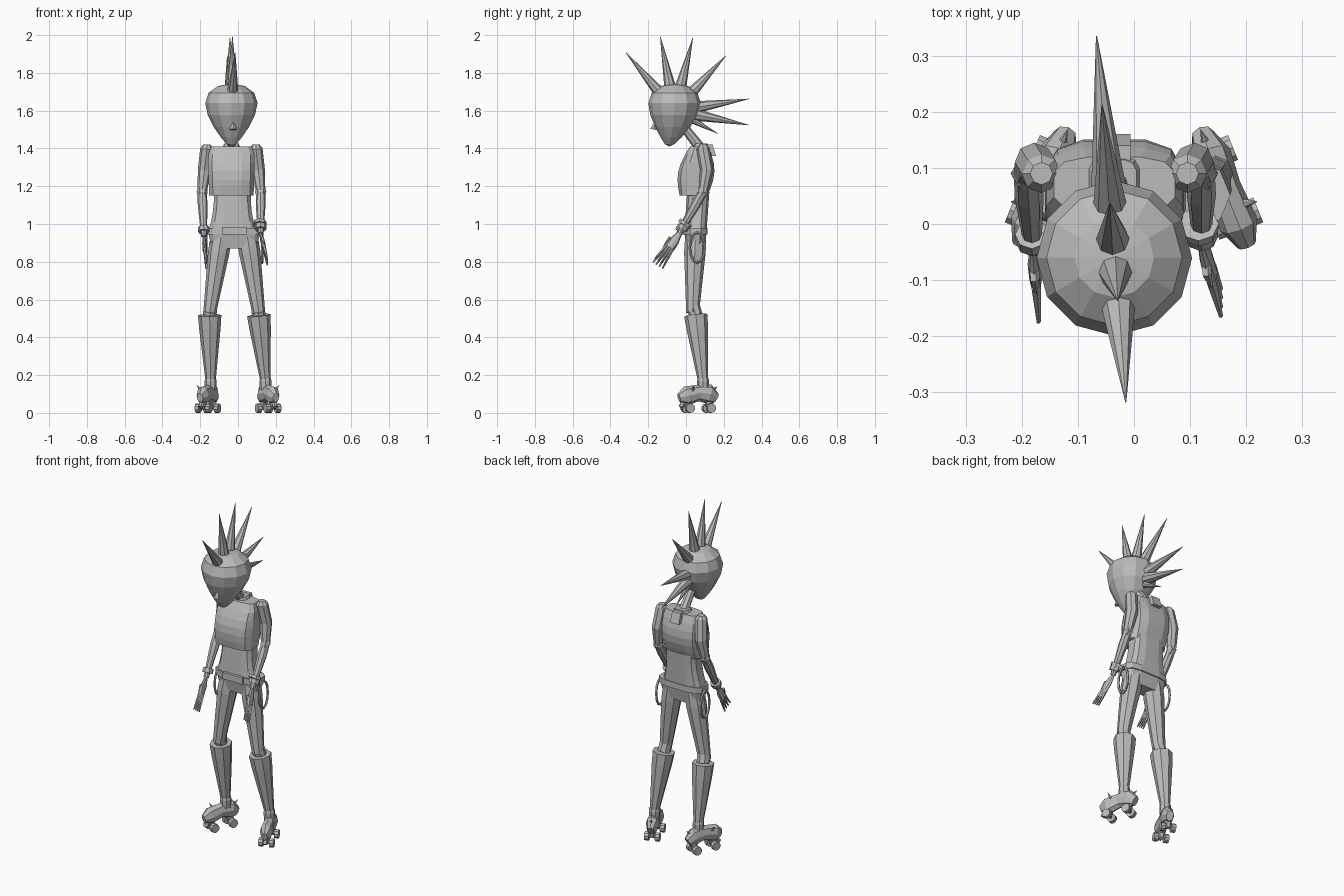
import bpy, bmesh
from math import sin, cos, pi, tau, radians, copysign
from mathutils import Vector, Matrix

if "Cube" in bpy.data.objects:
    bpy.data.objects.remove(bpy.data.objects["Cube"])

grey = bpy.data.materials.new("plain grey")
grey.use_nodes = True
grey.diffuse_color = (0.5, 0.5, 0.5, 1)
grey.node_tree.nodes["Principled BSDF"].inputs["Base Color"].default_value = grey.diffuse_color

SPINE = -0.035   # the upper body stands slightly off centre
PELVIS = -0.02
SIDES = (("right", -1), ("left", 1))


def finish(name, bm, matrix=Matrix()):
    """Turn a bmesh into a named flat-shaded object."""
    bmesh.ops.remove_doubles(bm, verts=bm.verts, dist=0.0002)
    bmesh.ops.recalc_face_normals(bm, faces=bm.faces)
    bm.transform(matrix)
    mesh = bpy.data.meshes.new(name)
    bm.to_mesh(mesh)
    bm.free()
    mesh.materials.append(grey)
    bpy.context.collection.objects.link(bpy.data.objects.new(name, mesh))


def skin(name, rings, closed=False, matrix=Matrix()):
    """Join equal rings of points with quads, capping open ends."""
    bm = bmesh.new()
    loops = [[bm.verts.new(point) for point in ring] for ring in rings]
    pairs = list(zip(loops, loops[1:]))
    if closed:
        pairs.append((loops[-1], loops[0]))
    else:
        bm.faces.new(loops[0])
        bm.faces.new(loops[-1])
    for lower, upper in pairs:
        for i in range(len(lower)):
            bm.faces.new((lower[i - 1], lower[i], upper[i], upper[i - 1]))
    finish(name, bm, matrix)


def body(name, x, bottom, top, width, depth, middle, steps=1, sides=12):
    """Rounded-box sections whose half width, half depth and y follow rules of height."""
    def squared(value):
        return copysign(abs(value) ** 0.6, value)

    rings = []
    for step in range(steps + 1):
        t = step / steps
        angles = [tau * (i + 0.5) / sides for i in range(sides)]
        rings.append([(x + width(t) * squared(cos(a)), middle(t) + depth(t) * squared(sin(a)),
                       bottom + (top - bottom) * t) for a in angles])
    skin(name, rings)


def tube(name, points, radii, sides=8, flat=1, axis=(1, 0, 0), closed=False, matrix=Matrix()):
    """Polygon swept along points; flat squeezes it along the given axis."""
    points = [Vector(p) for p in points]
    last = len(points) - 1
    rings = []
    for k, (point, radius) in enumerate(zip(points, radii)):
        after = points[(k + 1) % len(points)] if closed else points[min(k + 1, last)]
        before = points[k - 1] if closed else points[max(k - 1, 0)]
        along = (after - before).normalized()
        u = Vector(axis)
        u = (u - along * u.dot(along)).normalized()
        v = along.cross(u)
        angles = [tau * i / sides for i in range(sides)]
        rings.append([point + (u * cos(a) * flat + v * sin(a)) * radius for a in angles])
    skin(name, rings, closed, matrix)


def head():
    """Egg-shaped sphere that narrows to the chin."""
    bm = bmesh.new()
    bmesh.ops.create_uvsphere(bm, u_segments=12, v_segments=8, radius=1)
    for vert in bm.verts:
        t = (vert.co.z + 1) / 2
        width = 0.06 + 0.13 * t
        vert.co = (SPINE + vert.co.x * width,
                   vert.co.y * width - 0.06 - 0.03 * (1 - t) ** 3,
                   1.41 + t / 3)
    finish("head", bm)


def hair():
    """Fan of spikes around the head, in a slightly turned middle plane."""
    for degrees in (130, 101, 76, 47, 9, -11, -28):
        a = radians(degrees)
        lowest = degrees < -20
        points = []
        for reach in (0.09, 0.26 if lowest else 0.4):
            y = reach * cos(a) - 0.06
            points.append((-0.04 - 0.08 * y, y, 1.6 + reach * sin(a)))
        tube("hair_spike", points, (0.02 if lowest else 0.035, 0.001))


# Head, nose, hair and neck
head()
hair()
tube("nose", [(-0.025, -0.17, 1.5), (-0.025, -0.16, 1.55)], (0.02, 0.001), sides=4)
tube("neck", [(SPINE, 0, 1.5), (SPINE, 0.1, 1.37)], (0.024, 0.03))

# Jacket with its collar and back tab
body("jacket", SPINE, 1.15, 1.41, steps=6,
     width=lambda t: 0.12 + 0.01 * t - 0.02 * t ** 8,
     depth=lambda t: 0.075 - 0.025 * t + 0.035 * sin(pi * t),
     middle=lambda t: 0.04 + 0.03 * t)
body("collar", SPINE, 1.4, 1.425, width=lambda t: 0.05 - 0.01 * t,
     depth=lambda t: 0.045 - 0.01 * t, middle=lambda t: 0.08)
body("collar_tab", SPINE, 1.36, 1.42, sides=4, width=lambda t: 0.035,
     depth=lambda t: 0.025, middle=lambda t: 0.14 - 0.02 * t)

# Waist, hips, belt and buckle
body("waist", -0.03, 0.96, 1.17, steps=4,
     width=lambda t: 0.09 + 0.04 * (1 - t) ** 2 + 0.01 * t,
     depth=lambda t: 0.06, middle=lambda t: 0.05 + 0.015 * t)
body("hips", PELVIS, 0.87, 0.95, steps=2, width=lambda t: 0.12 + 0.02 * t,
     depth=lambda t: 0.045 + 0.015 * t, middle=lambda t: 0.05)
body("belt", PELVIS, 0.945, 0.98, width=lambda t: 0.145,
     depth=lambda t: 0.066, middle=lambda t: 0.05)
body("buckle", PELVIS, 0.945, 0.985, sides=4, width=lambda t: 0.08,
     depth=lambda t: 0.01, middle=lambda t: -0.015)


def arm(side, s, wrist, tip):
    """Sleeve, elbow pad, forearm, cuff and spread hand."""
    shoulder = Vector((SPINE + s * 0.13, 0.09, 1.4))
    elbow = Vector((SPINE + s * 0.155, 0.09, 1.17))
    wrist, tip = Vector(wrist), Vector(tip)
    bend = shoulder.lerp(elbow, 0.5) + Vector((0, 0.02, 0))
    collar_end = shoulder + Vector((0, 0, 0.02))
    tube(side + "_sleeve", [collar_end, shoulder, bend, elbow], (0.02, 0.035, 0.035, 0.025))
    tube(side + "_elbow_pad", [elbow.lerp(bend, 0.3), elbow, elbow.lerp(wrist, 0.15)],
         (0.02, 0.03, 0.02), sides=6)
    tube(side + "_forearm", [elbow, elbow.lerp(wrist, 0.3), wrist], (0.024, 0.026, 0.015))
    tube(side + "_cuff", [elbow.lerp(wrist, 0.8), elbow.lerp(wrist, 0.9)], (0.03, 0.03))

    # Flat palm, four fanned fingers and a thumb towards the front
    along = (tip - wrist).normalized()
    across = along.cross(Vector((1, 0, 0))).normalized()
    if across.y > 0:
        across.negate()
    palm = wrist.lerp(tip, 0.5)
    tube(side + "_palm", [wrist, wrist.lerp(palm, 0.5), palm], (0.014, 0.027, 0.026), flat=0.45)
    for k in range(4):
        spread = across * (k - 1.5) / 80
        tube(side + "_finger", [palm + spread, tip + spread * 1.6], (0.009, 0.004), sides=5)
    base = wrist.lerp(palm, 0.4)
    knuckle = base + across * 0.03 + along * 0.015
    tube(side + "_thumb", [base, knuckle, knuckle + along * 0.04], (0.01, 0.009, 0.003), sides=5)


def hip_strap(side, s):
    """Loop hanging from the belt."""
    angles = [tau * i / 12 for i in range(12)]
    loop = [(PELVIS + s * 0.148, 0.06 + 0.04 * cos(a), 0.875 + 0.08 * sin(a)) for a in angles]
    tube(side + "_hip_strap", loop, [0.007] * len(loop), sides=5, closed=True)


def leg(side, s):
    """Thigh, knee band, flared shin cover and ankle."""
    hip = Vector((PELVIS + s * 0.07, 0.05, 0.93))
    knee = Vector((PELVIS + s * 0.13, 0.035, 0.53))
    ankle = Vector((s * 0.145, 0.09, 0.17))
    shin_top = knee + Vector((0, 0.017, -0.013))
    tube(side + "_thigh", [hip, hip.lerp(knee, 0.2), knee], (0.055, 0.057, 0.034))
    tube(side + "_knee_band", [hip.lerp(knee, 0.9), shin_top], (0.036, 0.036))
    tube(side + "_shin_cover", [shin_top, shin_top.lerp(ankle, 0.2), ankle], (0.062, 0.057, 0.027))
    tube(side + "_ankle", [ankle + Vector((0, 0, 0.015)), ankle, ankle - Vector((0, 0, 0.05))],
         (0.028, 0.032, 0.03))


def skate(side, s):
    """Turned-out boot with studs, toe stop and four wheels."""
    place = Matrix.Translation((s * 0.16, 0.065, 0)) @ Matrix.Rotation(s * radians(22), 4, "Z")
    tube(side + "_skate_boot",
         [(0, 0.1, 0.075), (0, 0.06, 0.1), (0, 0, 0.105), (0, -0.07, 0.09), (0, -0.11, 0.08)],
         (0.03, 0.052, 0.044, 0.05, 0.025), flat=0.7, matrix=place)
    tube(side + "_toe_stop", [(0, -0.08, 0.06), (0, -0.1, 0.03)], (0.012, 0.014), sides=6, matrix=place)
    tube(side + "_outer_stud", [(s * 0.02, -0.04, 0.12), (s * 0.045, -0.045, 0.145)],
         (0.01, 0.001), sides=6, axis=(0, 1, 0), matrix=place)
    tube(side + "_heel_stud", [(0, 0.08, 0.12), (0, 0.11, 0.14)], (0.01, 0.001), sides=6, matrix=place)
    for y in (-0.06, 0.06):
        tube(side + "_truck", [(0, y, 0.02), (0, y, 0.06)], (0.014, 0.022), sides=6, matrix=place)
        tube(side + "_axle", [(-0.03, y, 0.025), (0.03, y, 0.025)], (0.008, 0.008),
             sides=6, axis=(0, 0, 1), matrix=place)
        for x in (-0.03, 0.03):
            tube(side + "_wheel", [(x - 0.012, y, 0.025), (x + 0.012, y, 0.025)], (0.025, 0.025),
                 sides=10, axis=(0, 0, 1), matrix=place)


# Arms and their hands, then everything that repeats on each side
arm("right", -1, wrist=(-0.18, -0.045, 0.935), tip=(-0.17, -0.15, 0.78))
arm("left", 1, wrist=(0.12, -0.035, 0.95), tip=(0.155, -0.14, 0.8))
tube("left_bangle", [(0.115, 0, 1.01), (0.115, -0.01, 0.995)], (0.036, 0.036))
for side, s in SIDES:
    hip_strap(side, s)
    leg(side, s)
    skate(side, s)
